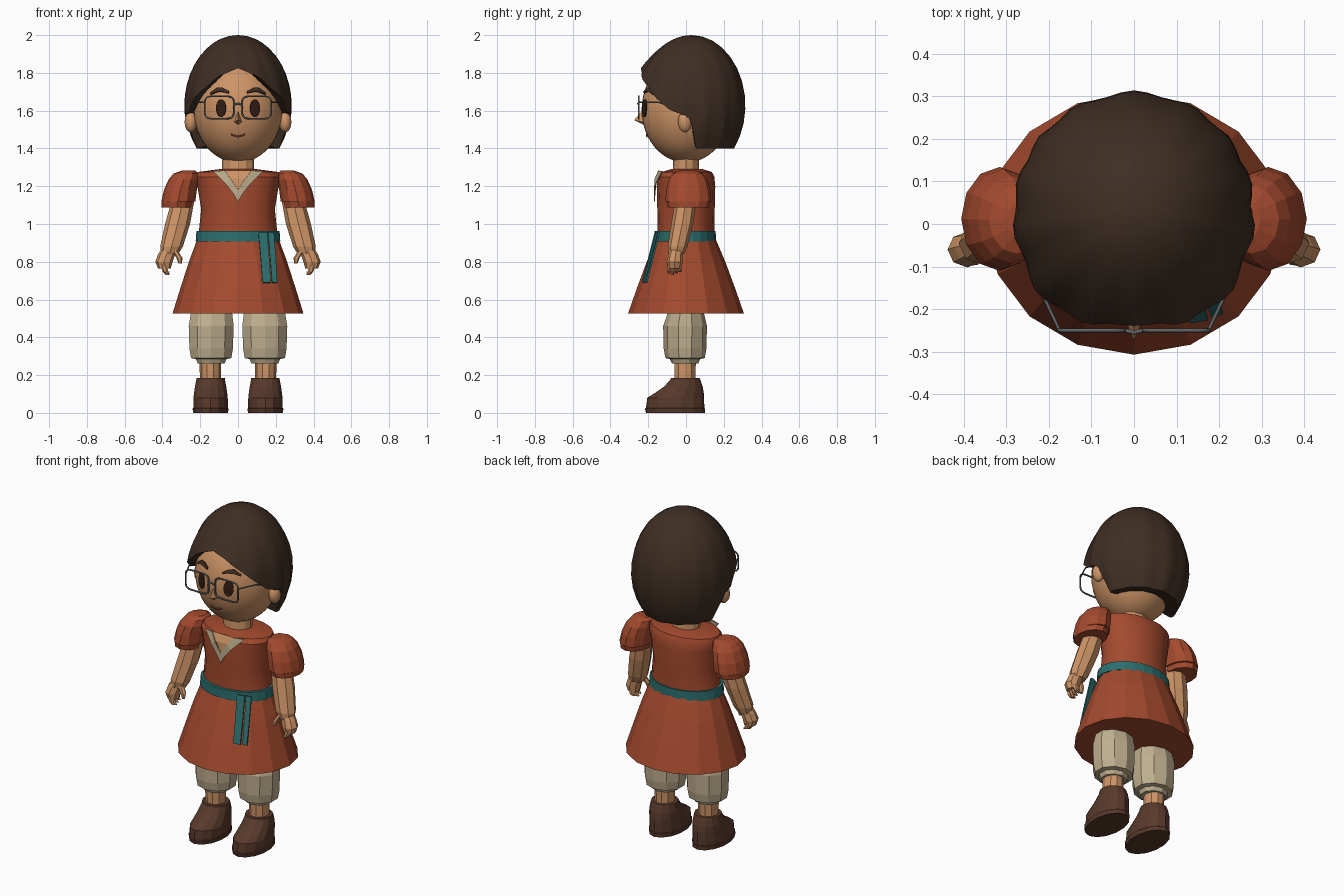
import bpy, bmesh, math
from math import sin, cos, pi, radians, sqrt

if "Cube" in bpy.data.objects:
    bpy.data.objects.remove(bpy.data.objects["Cube"])


def material(name, rgb):
    m = bpy.data.materials.new(name)
    lin = [((c / 255 + 0.055) / 1.055) ** 2.4 for c in rgb]
    m.diffuse_color = (*lin, 1)
    m.use_nodes = True
    m.node_tree.nodes["Principled BSDF"].inputs["Base Color"].default_value = m.diffuse_color
    return m


SKIN = material("skin", (205, 148, 102))
HAIR = material("dark hair", (62, 46, 35))
DRESS = material("rust cloth", (164, 74, 46))
TEAL = material("teal cloth", (44, 110, 110))
CREAM = material("cream cloth", (190, 174, 142))
LEATHER = material("brown leather", (88, 57, 43))
METAL = material("grey metal", (96, 100, 102))
EYE = material("eye brown", (50, 30, 22))
LIP = material("lip red", (150, 76, 54))


def mesh_object(name, verts, faces, mat, smooth=None):
    me = bpy.data.meshes.new(name)
    me.from_pydata(verts, [], faces)
    me.materials.append(mat)
    bm = bmesh.new()
    bm.from_mesh(me)
    bmesh.ops.recalc_face_normals(bm, faces=bm.faces)
    bm.to_mesh(me)
    bm.free()
    ob = bpy.data.objects.new(name, me)
    bpy.context.collection.objects.link(ob)
    if smooth:
        bpy.ops.object.select_all(action='DESELECT')
        ob.select_set(True)
        bpy.context.view_layer.objects.active = ob
        bpy.ops.object.shade_smooth_by_angle(angle=radians(smooth))
    return ob


def loft(name, rings, n, mat, smooth=None, turn=0.0):
    """Closed skin over horizontal ovals (cx, cy, z, rx, ry)."""
    verts, faces = [], []
    for cx, cy, z, rx, ry in rings:
        for i in range(n):
            a = 2 * pi * (i + turn) / n
            verts.append((cx + rx * cos(a), cy + ry * sin(a), z))
    for k in range(len(rings) - 1):
        for i in range(n):
            j = (i + 1) % n
            faces.append((k * n + i, k * n + j, k * n + n + j, k * n + n + i))
    faces.append(tuple(range(n)))
    faces.append(tuple(range((len(rings) - 1) * n, len(rings) * n)))
    return mesh_object(name, verts, faces, mat, smooth)


def ball(name, c, r, seg, mat, smooth=60):
    rings = []
    for k in range(1, seg):
        t = pi * k / seg
        rings.append((c[0], c[1], c[2] - r[2] * cos(t), r[0] * sin(t), r[1] * sin(t)))
    rings = [(c[0], c[1], c[2] - r[2], .002, .002)] + rings + [(c[0], c[1], c[2] + r[2], .002, .002)]
    return loft(name, rings, seg * 3 // 2, mat, smooth)


def strip(name, left, right, surf, mat, thick=0.005):
    """Thin plate between two (x, z) edges, laid on a front surface y = surf(x, z)."""
    n = len(left)
    verts = [(x, surf(x, z), z) for x, z in left + right]
    faces = [(i, i + 1, n + i + 1, n + i) for i in range(n - 1)]
    ob = mesh_object(name, verts, faces, mat)
    mod = ob.modifiers.new("thickness", 'SOLIDIFY')
    mod.thickness = thick
    mod.offset = 0
    return ob


def wire(name, pts, r, mat, cyclic=False):
    cu = bpy.data.curves.new(name, 'CURVE')
    cu.dimensions = '3D'
    cu.bevel_depth = r
    cu.bevel_resolution = 1
    sp = cu.splines.new('POLY')
    sp.points.add(len(pts) - 1)
    for p, co in zip(sp.points, pts):
        p.co = (*co, 1)
    sp.use_cyclic_u = cyclic
    cu.materials.append(mat)
    ob = bpy.data.objects.new(name, cu)
    bpy.context.collection.objects.link(ob)
    bpy.ops.object.select_all(action='DESELECT')
    ob.select_set(True)
    bpy.context.view_layer.objects.active = ob
    bpy.ops.object.convert(target='MESH')


def lerp_table(table, v):
    for (a, p), (b, q) in zip(table, table[1:]):
        if v <= b:
            return p + (q - p) * (v - a) / (b - a)
    return table[-1][1]


# head and neck
HX, HY, HZ, HC = .235, .235, .28, 1.605
ball("head", (0, 0, HC), (HX, HY, HZ), 24, SKIN)
loft("neck", [(0, 0, 1.24, .09, .075), (0, 0, 1.29, .085, .07), (0, 0, 1.38, .083, .066)], 12, SKIN)


def face_y(x, z):
    return -HY * sqrt(max(0, 1 - (x / HX) ** 2 - ((z - HC) / HZ) ** 2)) - .005


# nose and mouth
mesh_object("nose", [(0, -.228, 1.605), (-.022, -.222, 1.54), (.022, -.222, 1.54),
                     (0, -.275, 1.55), (0, -.225, 1.525)],
            [(0, 1, 3), (0, 3, 2), (1, 4, 3), (4, 2, 3), (0, 2, 4, 1)], SKIN)
mouth = [(-.038, 1.474), (-.018, 1.466), (0, 1.463), (.018, 1.466), (.038, 1.474)]
strip("mouth", [(x, z + .004) for x, z in mouth], [(x, z - .004) for x, z in mouth], face_y, LIP)

# hair cap: edge height depends on the angle from the front
EDGE = [(0, 1.825), (20, 1.785), (45, 1.69), (65, 1.605), (88, 1.565), (96, 1.40), (180, 1.40)]
N, ROWS = 56, 11
verts, faces = [(0, .03, 2.0)], []
for i in range(N):
    a = 2 * pi * i / N
    deg = abs((math.degrees(a) + 180) % 360 - 180)
    end = math.acos((lerp_table(EDGE, deg) - 1.63) / .37)
    for j in range(1, ROWS + 2):
        t = min(j, ROWS) / ROWS
        r = 1 + .022 * t * cos(14 * a + .8 * sin(3 * a)) + .11 * t ** 3 * max(0, cos(a * 1.0)) ** 2
        s = sin(end * t) * r
        z = 1.63 + .37 * cos(end * t)
        if j > ROWS:            # underside tucked in to the head
            s, z = s * .6, z + .02
        verts.append((.282 * s * sin(a), .03 - .28 * s * cos(a), z))
R = ROWS + 1
for i in range(N):
    p, q = 1 + i * R, 1 + ((i + 1) % N) * R
    faces.append((0, p, q))
    faces += [(p + j, p + j + 1, q + j + 1, q + j) for j in range(R - 1)]
mesh_object("hair", verts, faces, HAIR, 25)

# dress: bodice and skirt
loft("bodice", [(0, 0, .92, .212, .152), (0, 0, .98, .205, .15), (0, 0, 1.08, .195, .152),
                (0, 0, 1.2, .215, .155), (0, 0, 1.25, .225, .15), (0, .005, 1.275, .215, .132),
                (0, .005, 1.29, .1, .085)], 16, DRESS, 30)
loft("skirt", [(0, 0, .525, .347, .307), (0, 0, .66, .305, .26), (0, 0, .8, .26, .208),
               (0, 0, .93, .212, .153)], 16, DRESS)
loft("belt", [(0, -.005, .908, .224, .164), (0, -.005, .963, .22, .162)], 24, TEAL)


# sash tails hanging over the skirt
def sash_y(x, z):
    return -.15 - (.95 - z) * .265 + (x - .13) * .15


for k, (x0, x1) in enumerate([(.108, .155), (.158, .19)]):
    strip("sash_tail", [(x0, .955), (x0 + .012, .82), (x0 + .022, .69)],
          [(x1, .955), (x1 + .01, .82), (x1 + .018, .69)],
          lambda x, z: sash_y(x, z) - .01 + k * .008, TEAL, .009)


# open neck and collar
def chest_y(x, z):
    return -.155 * sqrt(1 - (x / .225) ** 2) - .006 + max(0, z - 1.26) * .6


inner = [(.07, 1.282), (.04, 1.24), (.012, 1.20), (0, 1.18)]
outer = [(.132, 1.28), (.065, 1.212), (.024, 1.16), (0, 1.118)]
strip("open_neck", [(-x, z) for x, z in inner], inner, chest_y, SKIN, .004)

for s in (-1, 1):
    side = "left" if s > 0 else "right"
    # collar half
    strip(side + "_collar", [(s * x, z) for x, z in inner], [(s * x, z) for x, z in outer],
          lambda x, z: chest_y(x, z) - .005, CREAM)
    # ear
    ball(side + "_ear", (s * .25, -.005, 1.54), (.033, .038, .055), 8, SKIN)
    # eye and eyebrow
    ts = [pi * k / 12 for k in range(13)]
    strip(side + "_eye", [(s * .09 - .026 * sin(t), 1.613 + .047 * cos(t)) for t in ts],
          [(s * .09 + .026 * sin(t), 1.613 + .047 * cos(t)) for t in ts], face_y, EYE)
    brow = [(.05, 1.698, .006), (.08, 1.71, .011), (.11, 1.71, .011), (.145, 1.69, .005)]
    strip(side + "_eyebrow", [(s * x, z + h) for x, z, h in brow],
          [(s * x, z - h) for x, z, h in brow], face_y, HAIR, .009)
    # glasses rim and arm
    rim = []
    for k in range(24):
        c, d = cos(2 * pi * k / 24), sin(2 * pi * k / 24)
        rim.append((s * (.099 + .077 * math.copysign(abs(c) ** .4, c)), -.25,
                    1.617 + .06 * math.copysign(abs(d) ** .4, d)))
    wire(side + "_glasses_rim", rim, .005, METAL, True)
    wire(side + "_glasses_arm", [(s * .175, -.25, 1.645), (s * .222, -.15, 1.645),
                                 (s * .25, -.01, 1.60)], .004, METAL)
    # puffed sleeve with hem
    loft(side + "_sleeve", [(s * .322, .012, 1.088, .083, .108), (s * .32, .012, 1.118, .086, .114),
                            (s * .316, .012, 1.12, .09, .122), (s * .305, .012, 1.18, .087, .117),
                            (s * .288, .01, 1.235, .08, .102), (s * .275, .01, 1.267, .066, .08),
                            (s * .262, .01, 1.283, .035, .045)], 12, DRESS)
    # arm
    loft(side + "_arm", [(s * .362, -.05, .84, .045, .04), (s * .352, -.045, .88, .06, .052),
                         (s * .32, -.02, 1.0, .066, .058), (s * .29, 0, 1.13, .06, .056)], 8, SKIN)
    # hand with fingers and thumb
    loft(side + "_palm", [(s * .39, -.06, .765, .034, .036), (s * .392, -.06, .80, .046, .042),
                          (s * .378, -.055, .84, .045, .038), (s * .365, -.05, .87, .038, .034)], 8, SKIN)
    for k in range(4):
        y = -.089 + k * .019
        loft(side + "_finger", [(s * .372, y, .73 + .008 * abs(k - 1), .011, .008),
                                (s * .385, y, .75, .015, .0095), (s * .395, y, .79, .017, .0095)], 6, SKIN)
    loft(side + "_thumb", [(s * .306, -.085, .79, .009, .01), (s * .31, -.08, .82, .016, .016),
                           (s * .335, -.07, .86, .016, .016)], 6, SKIN)
    # gathered trouser leg
    loft(side + "_trouser_leg", [(s * .142, -.005, .262, .075, .07), (s * .142, -.005, .285, .085, .08),
                                 (s * .142, -.005, .29, .112, .104), (s * .142, -.005, .34, .121, .113),
                                 (s * .142, -.005, .46, .125, .116), (s * .14, 0, .54, .113, .092),
                                 (s * .135, 0, .62, .11, .09)], 10, CREAM, turn=.5)
    # ankle
    loft(side + "_ankle", [(s * .146, -.005, .15, .056, .058), (s * .146, -.005, .28, .057, .06)], 10, SKIN)
    # shoe: (height, toe y, heel y, half width)
    shoe = [(0, -.212, .1, .094), (.022, -.217, .1, .098), (.026, -.212, .097, .094),
            (.08, -.205, .096, .093), (.105, -.165, .094, .09), (.14, -.115, .088, .085),
            (.175, -.083, .076, .078), (.186, -.08, .07, .077)]
    loft(side + "_shoe", [(s * .145, (f + b) / 2, z, w, (b - f) / 2) for z, f, b, w in shoe],
         14, LEATHER, turn=.5)

# glasses bridge
wire("glasses_bridge", [(-.023, -.25, 1.63), (0, -.255, 1.638), (.023, -.25, 1.63)], .005, METAL)
